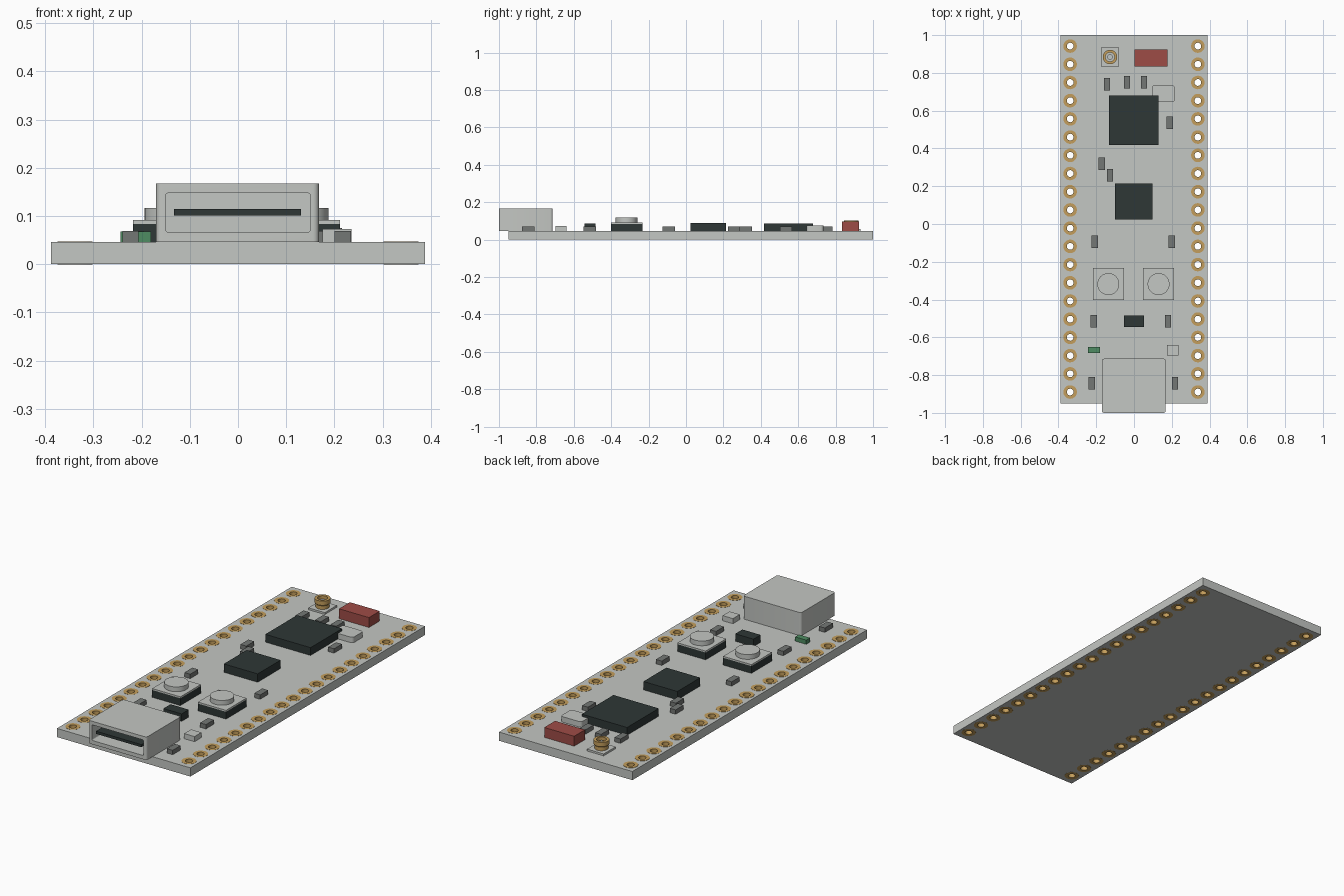
import bpy, bmesh, math

if "Cube" in bpy.data.objects:
    bpy.data.objects.remove(bpy.data.objects["Cube"])


def material(name, rgb):
    m = bpy.data.materials.new(name)
    lin = [(c / 255 / 12.92) if c < 11 else ((c / 255 + 0.055) / 1.055) ** 2.4 for c in rgb]
    m.diffuse_color = (*lin, 1)
    m.use_nodes = True
    m.node_tree.nodes["Principled BSDF"].inputs["Base Color"].default_value = m.diffuse_color
    return m


LIGHT = material("light_grey", (196, 199, 195))
DARK = material("charcoal", (46, 55, 54))
GREY = material("mid_grey", (116, 119, 117))
GOLD = material("gold", (196, 158, 92))
RED = material("red", (158, 76, 70))
GREEN = material("green", (78, 140, 98))
TOP = 0.046  # board surface height


def finish(name, bm, mat, smooth=False):
    bmesh.ops.recalc_face_normals(bm, faces=bm.faces)
    me = bpy.data.meshes.new(name)
    bm.to_mesh(me)
    bm.free()
    ob = bpy.data.objects.new(name, me)
    bpy.context.collection.objects.link(ob)
    me.materials.append(mat)
    if smooth:
        bpy.ops.object.select_all(action='DESELECT')
        ob.select_set(True)
        bpy.context.view_layer.objects.active = ob
        bpy.ops.object.shade_smooth_by_angle(angle=math.radians(35))
    return ob


def box(name, x0, x1, y0, y1, z0, z1, mat, corner=0):
    bm = bmesh.new()
    bmesh.ops.create_cube(bm, size=1)
    for v in bm.verts:
        v.co = (x0 + (v.co.x + .5) * (x1 - x0), y0 + (v.co.y + .5) * (y1 - y0), z0 + (v.co.z + .5) * (z1 - z0))
    if corner:  # round the upright edges
        edges = [e for e in bm.edges if abs(e.verts[0].co.z - e.verts[1].co.z) > 1e-5]
        bmesh.ops.bevel(bm, geom=edges, offset=corner, segments=4, profile=0.5, affect='EDGES')
    return finish(name, bm, mat, corner > 0)


def lathe(bm, cx, cy, profile, n=24, closed=True):
    """Revolve an (r, z) profile about a vertical axis; r = 0 is not needed."""
    rings = [[bm.verts.new((cx + r * math.cos(2 * math.pi * i / n), cy + r * math.sin(2 * math.pi * i / n), z))
              for i in range(n)] for r, z in profile]
    pairs = list(zip(rings, rings[1:] + rings[:1])) if closed else list(zip(rings, rings[1:]))
    for a, b in pairs:
        for i in range(n):
            j = (i + 1) % n
            bm.faces.new((a[i], a[j], b[j], b[i]))
    if not closed:
        bm.faces.new(rings[0])
        bm.faces.new(rings[-1])


def cut(ob, cutter):
    mod = ob.modifiers.new("cut", 'BOOLEAN')
    mod.operation = 'DIFFERENCE'
    mod.solver = 'EXACT'
    mod.object = cutter
    bpy.context.view_layer.objects.active = ob
    bpy.ops.object.modifier_apply(modifier=mod.name)
    bpy.data.objects.remove(cutter)


# Board with two rows of plated through holes
board = box("board", -.388, .388, -.95, 1, 0.0005, TOP, LIGHT)
holes, plating = bmesh.new(), bmesh.new()
for side in (-1, 1):
    for i in range(20):
        x, y = side * .338, .942 - i * .0964
        lathe(holes, x, y, [(.033, -.02), (.033, .08)], 20, False)
        lathe(plating, x, y, [(.018, 0), (.036, 0), (.036, TOP + .001), (.018, TOP + .001)], 20)
cut(board, finish("hole_cutter", holes, LIGHT))
finish("hole_plating", plating, GOLD, True)

# Port shell with a hollow mouth and a tongue
shell = box("port_shell", -.17, .168, -1, -.713, TOP, .167, LIGHT, .012)
bm = bmesh.new()
bmesh.ops.create_cube(bm, size=1)
for v in bm.verts:
    v.co = (v.co.x * .3, -.98 + v.co.y * .24, .107 + v.co.z * .082)
edges = [e for e in bm.edges if abs(e.verts[0].co.y - e.verts[1].co.y) > .1]
bmesh.ops.bevel(bm, geom=edges, offset=.006, segments=3, profile=.5, affect='EDGES')
cut(shell, finish("mouth_cutter", bm, LIGHT))
box("port_tongue", -.133, .131, -.99, -.85, .101, .115, DARK)

# Main chips
box("large_chip", -.133, .13, .417, .68, TOP, .087, DARK)
box("medium_chip", -.1, .097, .025, .215, TOP, .09, DARK)
box("small_chip", -.053, .053, -.544, -.485, TOP, .085, DARK)

# Push buttons
for x in (-.136, .13):
    box("button_base", x - .082, x + .082, -.402, -.232, TOP, .084, DARK)
    box("button_plate", x - .082, x + .082, -.402, -.232, .084, .092, LIGHT)
    bm = bmesh.new()
    lathe(bm, x, -.318, [(.058, .09), (.058, .117)], 32, False)
    finish("button_cap", bm, LIGHT, True)

# Small passive components
for x, y in [(-.143, .74), (-.037, .75), (.053, .75), (.19, .535), (-.17, .32), (-.127, .257),
             (-.207, -.093), (.2, -.093), (-.212, -.515), (.18, -.515), (-.223, -.844), (.217, -.844)]:
    box("passive_component", x - .017, x + .017, y - .033, y + .033, TOP, .069, GREY)

# Indicator lights, crystal can and red block
box("green_light", -.244, -.18, -.682, -.65, TOP, .068, GREEN)
box("reset_light", .175, .235, -.697, -.64, TOP, .073, LIGHT)
box("crystal_can", .095, .216, .645, .735, TOP, .075, LIGHT, .015)
box("red_block", .003, .177, .835, .925, TOP, .098, RED)

# Antenna socket: plate, hollow gold spool and centre pin
ax, ay = -.127, .884
box("antenna_plate", ax - .048, ax + .048, ay - .05, ay + .05, TOP, .056, LIGHT)
bm = bmesh.new()
lathe(bm, ax, ay, [(.024, .056), (.033, .056), (.033, .075), (.038, .08), (.038, .102), (.024, .102)])
finish("antenna_socket", bm, GOLD, True)
bm = bmesh.new()
lathe(bm, ax, ay, [(.014, .055), (.014, .09)], 12, False)
finish("antenna_pin", bm, LIGHT, True)
